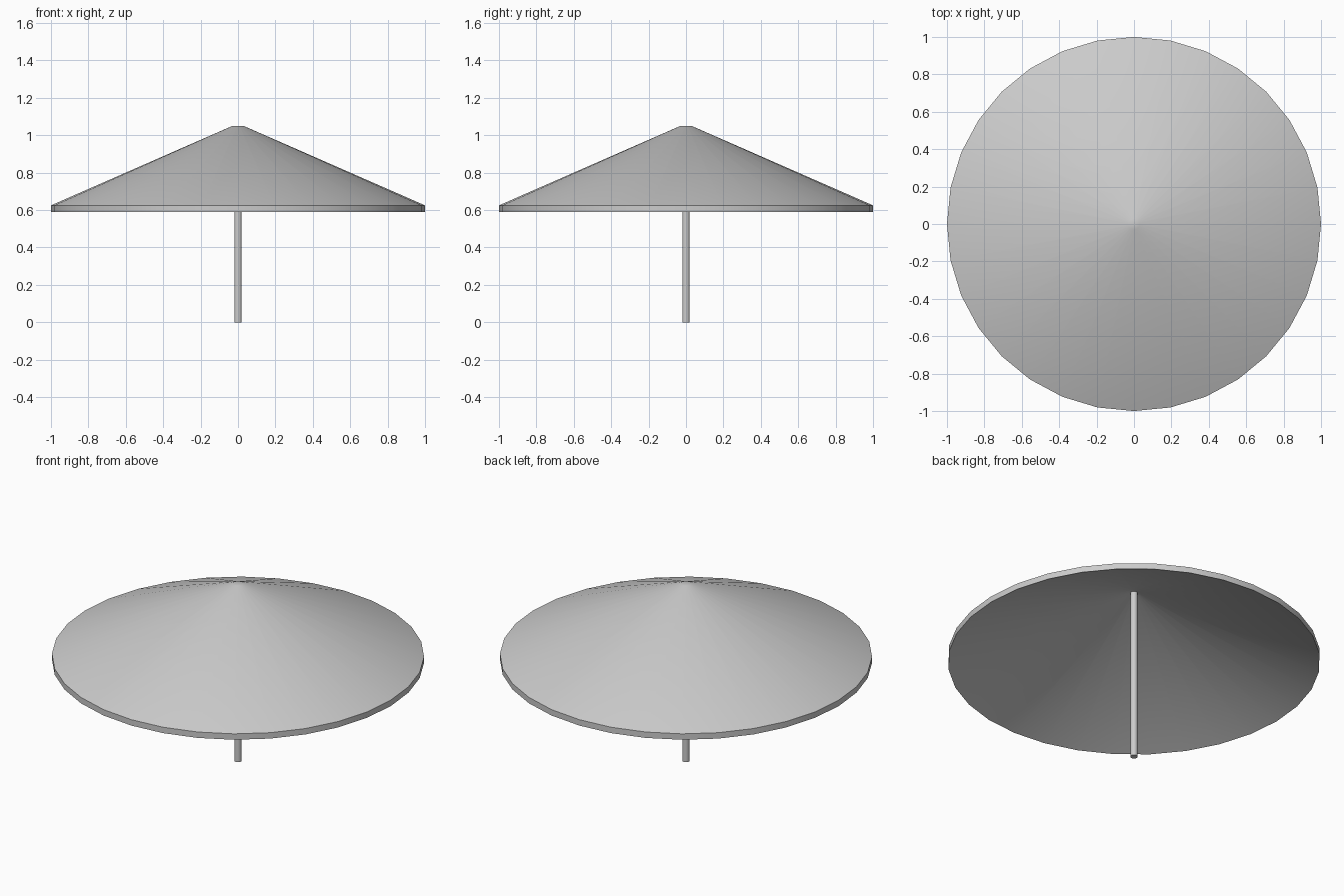
import bpy, math

if "Cube" in bpy.data.objects:
    bpy.data.objects.remove(bpy.data.objects["Cube"])


def lathe(name, profile, sides):
    """Revolve a list of (radius, z) rings about z; radius 0 makes a pole."""
    verts, faces, rings = [], [], []
    for r, z in profile:
        start = len(verts)
        n = sides if r else 1
        for i in range(n):
            a = 2 * math.pi * i / sides
            verts.append((r * math.cos(a), r * math.sin(a), z))
        rings.append([start + i % n for i in range(sides)])
    for low, high in zip(rings, rings[1:]):
        for i in range(sides):
            j = (i + 1) % sides
            quad = [low[i], low[j], high[j], high[i]]
            faces.append(list(dict.fromkeys(quad)))
    mesh = bpy.data.meshes.new(name)
    mesh.from_pydata(verts, [], faces)
    obj = bpy.data.objects.new(name, mesh)
    bpy.context.collection.objects.link(obj)
    bpy.context.view_layer.objects.active = obj
    bpy.ops.object.select_all(action='DESELECT')
    obj.select_set(True)
    bpy.ops.object.shade_smooth_by_angle(angle=math.radians(30))
    return obj


# Canopy: hollow underside, thin vertical rim, sloped top with a small flat tip
lathe("canopy", [(0, 1.015), (0.03, 1.015), (1.0, 0.59), (1.0, 0.625),
                 (0.03, 1.05), (0, 1.05)], 32)

# Pole from the ground up into the canopy
lathe("pole", [(0, 0), (0.02, 0), (0.02, 1.03), (0, 1.03)], 32)
